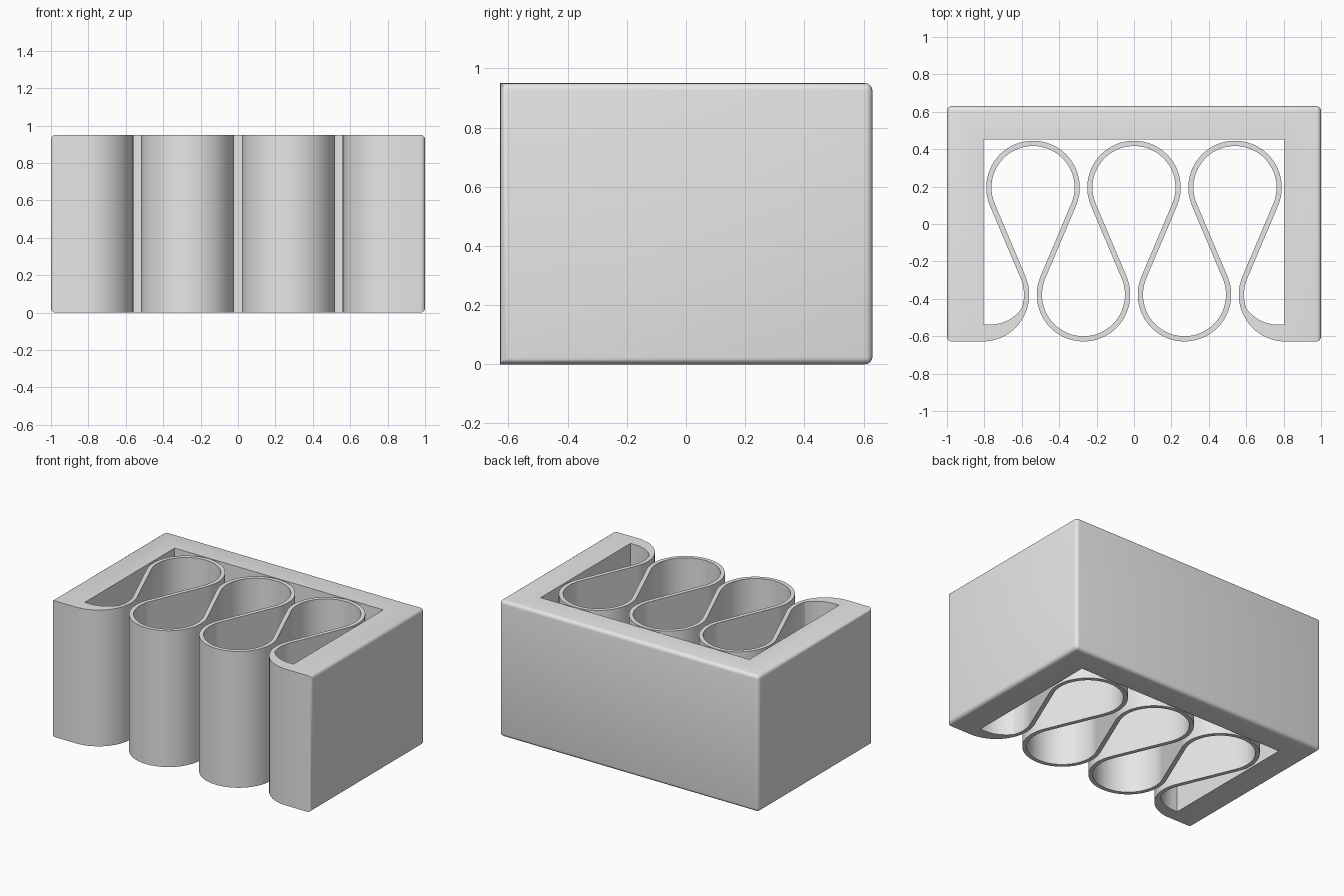
import bpy, bmesh, math

if "Cube" in bpy.data.objects:
    bpy.data.objects.remove(bpy.data.objects["Cube"])

H = 0.95                  # height of everything
R, T = 0.236, 0.028       # ribbon centreline radius and thickness
PITCH = 0.27              # sideways step between loop centres
Y_LOW, Y_HIGH = -0.378, 0.195

grey = bpy.data.materials.new("plain grey")
grey.diffuse_color = (0.8, 0.8, 0.8, 1)
grey.use_nodes = True
grey.node_tree.nodes["Principled BSDF"].inputs["Base Color"].default_value = grey.diffuse_color


def arc(cx, cy, r, a0, a1, step=5):
    n = max(2, round(abs(a1 - a0) / step))
    angles = [math.radians(a0 + (a1 - a0) * i / n) for i in range(n + 1)]
    return [(cx + r * math.cos(a), cy + r * math.sin(a)) for a in angles]


def prism(name, outline, round_sides=0):
    """Extrude a closed outline upward; optionally round the edges of the x = +-1 faces."""
    bm = bmesh.new()
    base = bm.faces.new([bm.verts.new((x, y, 0)) for x, y in outline])
    new = bmesh.ops.extrude_face_region(bm, geom=[base])["geom"]
    bmesh.ops.translate(bm, vec=(0, 0, H),
                        verts=[v for v in new if isinstance(v, bmesh.types.BMVert)])
    bmesh.ops.recalc_face_normals(bm, faces=bm.faces)
    if round_sides:
        edges = [e for e in bm.edges if all(abs(v.co.x) > 0.999 for v in e.verts)]
        bmesh.ops.bevel(bm, geom=edges, offset=round_sides, segments=4,
                        profile=0.5, affect='EDGES')
    mesh = bpy.data.meshes.new(name)
    bm.to_mesh(mesh)
    bm.free()
    mesh.materials.append(grey)
    obj = bpy.data.objects.new(name, mesh)
    bpy.context.collection.objects.link(obj)
    bpy.ops.object.select_all(action='DESELECT')
    obj.select_set(True)
    bpy.context.view_layer.objects.active = obj
    bpy.ops.object.shade_smooth_by_angle(angle=math.radians(30))
    return obj


# U-shaped frame with curled, tapering feet that flow into the ribbon
half = [(-1, 0.63), (-1, -0.628)]
half += arc(-0.81, Y_LOW, R + T / 2, 270, 340)
half += arc(-0.77, -0.328, 0.21, -36.7, -90)
half += [(-0.805, -0.538), (-0.805, 0.452)]
frame = prism("frame", half + [(-x, y) for x, y in reversed(half)], 0.025)

# Serpentine ribbon: alternating loops joined by their crossing tangents
dx, dy = PITCH, Y_HIGH - Y_LOW
tilt = math.degrees(math.atan2(dy, dx) + math.asin(2 * R / math.hypot(dx, dy))) - 90


def ribbon_side(offset):
    pts = arc(-3 * PITCH, Y_LOW, R + offset, -20, tilt)
    for i in range(-2, 3):
        if i % 2 == 0:
            pts += arc(i * PITCH, Y_HIGH, R - offset, 180 + tilt, -tilt)
        else:
            pts += arc(i * PITCH, Y_LOW, R + offset, 180 - tilt, 360 + tilt)
    return pts + arc(3 * PITCH, Y_LOW, R + offset, 180 - tilt, 200)


ribbon = prism("spring_ribbon", ribbon_side(T / 2) + ribbon_side(-T / 2)[::-1])
